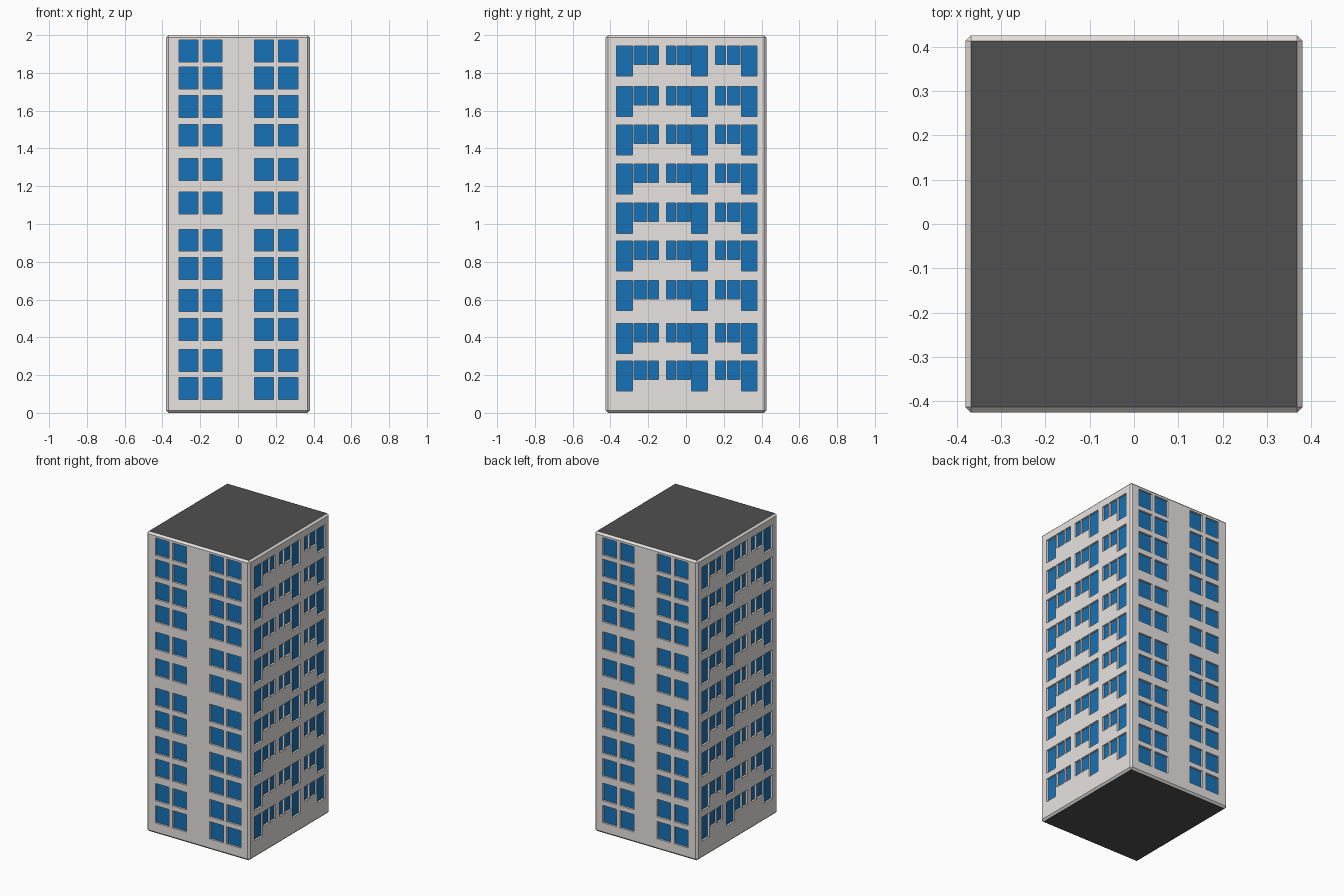
import bpy, bmesh
from mathutils import Matrix, Vector

if "Cube" in bpy.data.objects:
    bpy.data.objects.remove(bpy.data.objects["Cube"])

HX, HY, H, BEVEL, DEPTH = 0.38, 0.425, 2.0, 0.012, 0.013


def material(name, color):
    m = bpy.data.materials.new(name)
    m.diffuse_color = (*color, 1)
    m.use_nodes = True
    m.node_tree.nodes["Principled BSDF"].inputs["Base Color"].default_value = m.diffuse_color
    return m


def box(bm, lo, hi):
    lo, hi = Vector(lo), Vector(hi)
    mat = Matrix.Translation((lo + hi) / 2) @ Matrix.Diagonal((*(hi - lo), 1))
    return bmesh.ops.create_cube(bm, size=1, matrix=mat)


def make_object(name, bm):
    mesh = bpy.data.meshes.new(name)
    bm.to_mesh(mesh)
    bm.free()
    ob = bpy.data.objects.new(name, mesh)
    bpy.context.collection.objects.link(ob)
    return ob


# Tower block with chamfered edges
bm = bmesh.new()
box(bm, (-HX, -HY, 0), (HX, HY, H))
bmesh.ops.bevel(bm, geom=bm.edges[:], offset=BEVEL, segments=1, affect='EDGES')
tower = make_object("tower_block", bm)

# Window openings: front/back columns and rows, then side columns and rows
front_cols = [(-0.312, -0.212), (-0.185, -0.084), (0.088, 0.189), (0.214, 0.318)]
front_tops = [1.974, 1.83, 1.68, 1.528, 1.346, 1.17,
              0.972, 0.823, 0.652, 0.50, 0.336, 0.188]
side_cols = [(-0.368, -0.284, 1), (-0.275, -0.206, 0), (-0.198, -0.146, 0),
             (-0.103, -0.055, 0), (-0.047, 0.024, 0), (0.03, 0.114, 1),
             (0.157, 0.209, 0), (0.22, 0.286, 0), (0.295, 0.376, 1)]
side_tops = [1.942, 1.728, 1.523, 1.317, 1.11, 0.909, 0.702, 0.474, 0.275]

bm = bmesh.new()
for s in (-1, 1):
    ys = sorted((s * (HY - DEPTH), s * (HY + 0.05)))
    xs = sorted((s * (HX - DEPTH), s * (HX + 0.05)))
    for top in front_tops:
        for a, b in front_cols:
            box(bm, (a, ys[0], top - 0.116), (b, ys[1], top))
    for top in side_tops:
        for a, b, tall in side_cols:
            box(bm, (xs[0], a, top - (0.159 if tall else 0.098)), (xs[1], b, top))
cutter = make_object("window_cutter", bm)
cutter.hide_render = True

# Cut the recesses
mod = tower.modifiers.new("windows", 'BOOLEAN')
mod.operation, mod.solver, mod.object = 'DIFFERENCE', 'EXACT', cutter
bpy.context.view_layer.objects.active = tower
bpy.ops.object.modifier_apply(modifier=mod.name)
bpy.data.objects.remove(cutter)

# Wall, roof and glass colours
tower.data.materials.clear()
for name, color in (("wall", (0.80, 0.77, 0.75)), ("roof", (0.08, 0.08, 0.08)),
                    ("glass", (0.008, 0.17, 0.48))):
    tower.data.materials.append(material(name, color))
for p in tower.data.polygons:
    n, c = p.normal, p.center
    recessed = ((abs(n.x) > 0.9 and abs(c.x) < HX - 0.005 and abs(c.x) > HX - DEPTH - 0.002
                 and abs(c.y) < HY - DEPTH - 0.002)
                or (abs(n.y) > 0.9 and abs(c.y) < HY - 0.005 and abs(c.y) > HY - DEPTH - 0.002
                    and abs(c.x) < HX - DEPTH - 0.002))
    flat_cap = abs(n.z) > 0.9 and (c.z < 0.01 or c.z > H - 0.01)
    p.material_index = 2 if recessed else 1 if flat_cap else 0
    p.use_smooth = False
